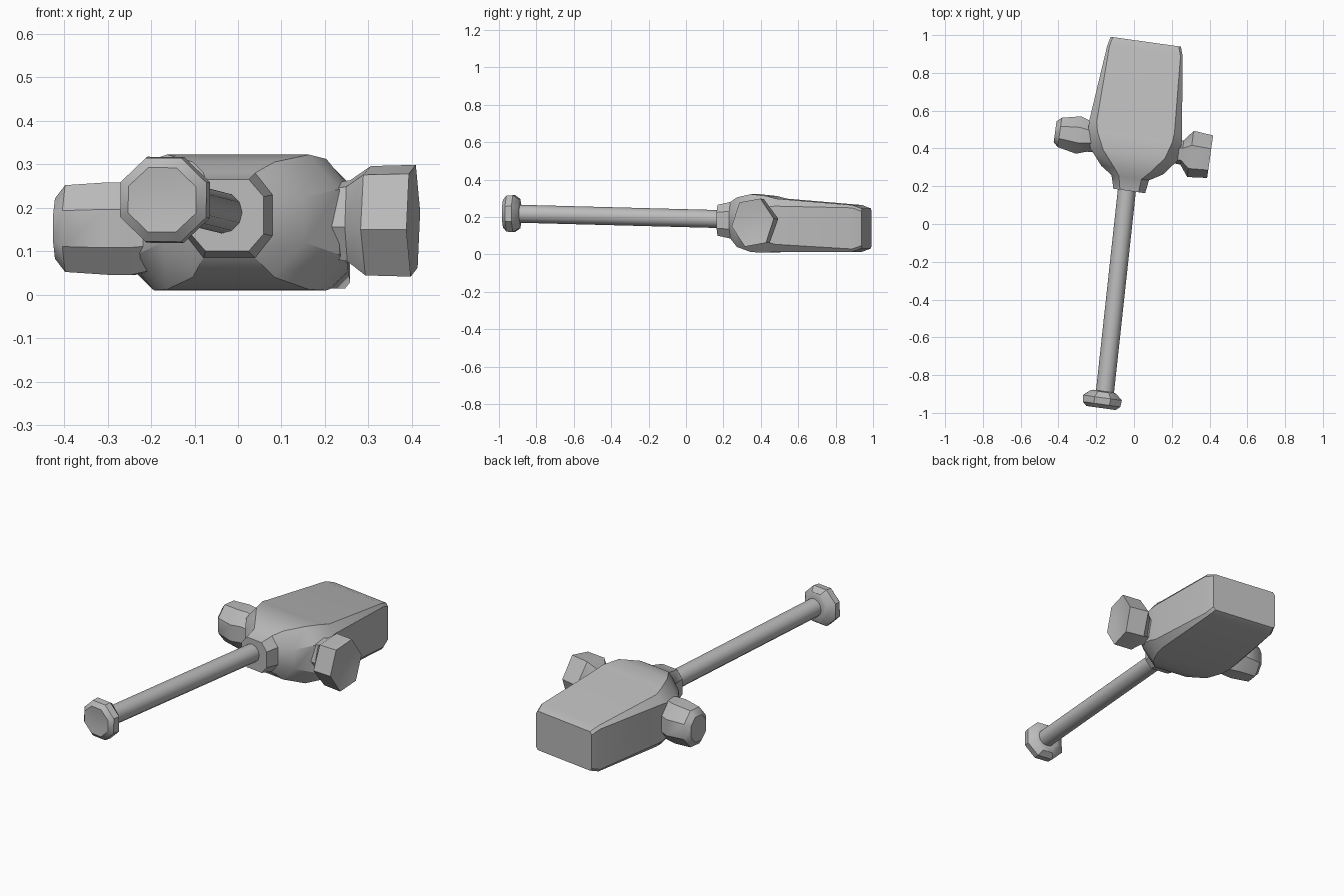
import bpy, bmesh, math
from mathutils import Vector

if "Cube" in bpy.data.objects:
    bpy.data.objects.remove(bpy.data.objects["Cube"])

steel = bpy.data.materials.new("grey")
steel.diffuse_color = (0.5, 0.5, 0.5, 1)
steel.use_nodes = True
steel.node_tree.nodes["Principled BSDF"].inputs["Base Color"].default_value = steel.diffuse_color


def loft(name, rings, angle=35):
    """Skin a list of equal-length point rings and cap both ends."""
    bm = bmesh.new()
    vs = [[bm.verts.new(p) for p in r] for r in rings]
    n = len(vs[0])
    for a, b in zip(vs, vs[1:]):
        for i in range(n):
            j = (i + 1) % n
            bm.faces.new((a[i], a[j], b[j], b[i]))
    bm.faces.new(vs[0][::-1])
    bm.faces.new(vs[-1])
    bmesh.ops.recalc_face_normals(bm, faces=bm.faces)
    me = bpy.data.meshes.new(name)
    bm.to_mesh(me)
    bm.free()
    me.materials.append(steel)
    ob = bpy.data.objects.new(name, me)
    bpy.context.collection.objects.link(ob)
    bpy.ops.object.select_all(action='DESELECT')
    bpy.context.view_layer.objects.active = ob
    ob.select_set(True)
    bpy.ops.object.shade_smooth_by_angle(angle=math.radians(angle))
    return ob


def turned(name, start, axis, stations, n, phase=0.0, angle=35):
    """Round part: stations are (distance, horizontal radius, vertical radius)."""
    axis = Vector(axis).normalized()
    side = axis.cross(Vector((0, 0, 1))).normalized()
    up = side.cross(axis)
    rings = []
    for d, rh, rv in stations:
        c = Vector(start) + axis * d
        rings.append([c + side * rh * math.cos(t) + up * rv * math.sin(t)
                      for t in (phase + math.tau * i / n for i in range(n))])
    return loft(name, rings, angle)


TILT = math.radians(8)
LONG = (math.sin(TILT), math.cos(TILT), 0)
ACROSS = Vector((math.cos(TILT), -math.sin(TILT), 0))

# head: chamfered box sections (x, y, half width, low z, high z, chamfer w, chamfer h)
sections = [
    (-0.025, 0.175, 0.085, 0.10, 0.265, 0.035, 0.04),
    (-0.02, 0.245, 0.100, 0.085, 0.28, 0.04, 0.05),
    (-0.01, 0.285, 0.165, 0.04, 0.305, 0.07, 0.08),
    (0.00, 0.37, 0.235, 0.012, 0.322, 0.07, 0.08),
    (0.005, 0.46, 0.250, 0.010, 0.312, 0.05, 0.06),
    (0.008, 0.51, 0.248, 0.014, 0.298, 0.04, 0.04),
    (0.058, 0.915, 0.202, 0.014, 0.264, 0.012, 0.015),
    (0.062, 0.965, 0.188, 0.032, 0.245, 0.012, 0.015)]
rings = []
for x, y, w, lo, hi, cw, ch in sections:
    c = Vector((x, y, 0))
    outline = [(w, lo + ch), (w, hi - ch), (w - cw, hi), (cw - w, hi),
               (-w, hi - ch), (-w, lo + ch), (cw - w, lo), (w - cw, lo)]
    rings.append([c + ACROSS * u + Vector((0, 0, z)) for u, z in outline])
loft("hammer_head", rings, 30)

# handle, slightly rising toward the pommel
a, b = Vector((-0.157, -0.92, 0.218)), Vector((-0.03, 0.25, 0.187))
turned("handle", a, b - a, [(0, 0.048, 0.048), ((b - a).length, 0.048, 0.048)], 12)

# pommel with a dished outer face
turned("pommel", (-0.162, -0.885, 0.218), (-LONG[0], -LONG[1], 0),
       [(0, 0.06, 0.06), (0.005, 0.075, 0.085), (0.035, 0.112, 0.107),
        (0.07, 0.108, 0.104), (0.09, 0.085, 0.08), (0.085, 0.045, 0.04)], 8, 0.4)

# side knobs
turned("left_knob", (-0.18, 0.455, 0.152), -ACROSS,
       [(0, 0.085, 0.10), (0.06, 0.088, 0.115), (0.115, 0.108, 0.115),
        (0.215, 0.085, 0.108), (0.24, 0.06, 0.075)], 8, math.pi / 8)
turned("right_knob", (0.2, 0.385, 0.17), ACROSS,
       [(0, 0.06, 0.09), (0.055, 0.065, 0.10), (0.10, 0.125, 0.135),
        (0.205, 0.115, 0.138), (0.195, 0.06, 0.07)], 6, math.pi / 3 - 0.15)
